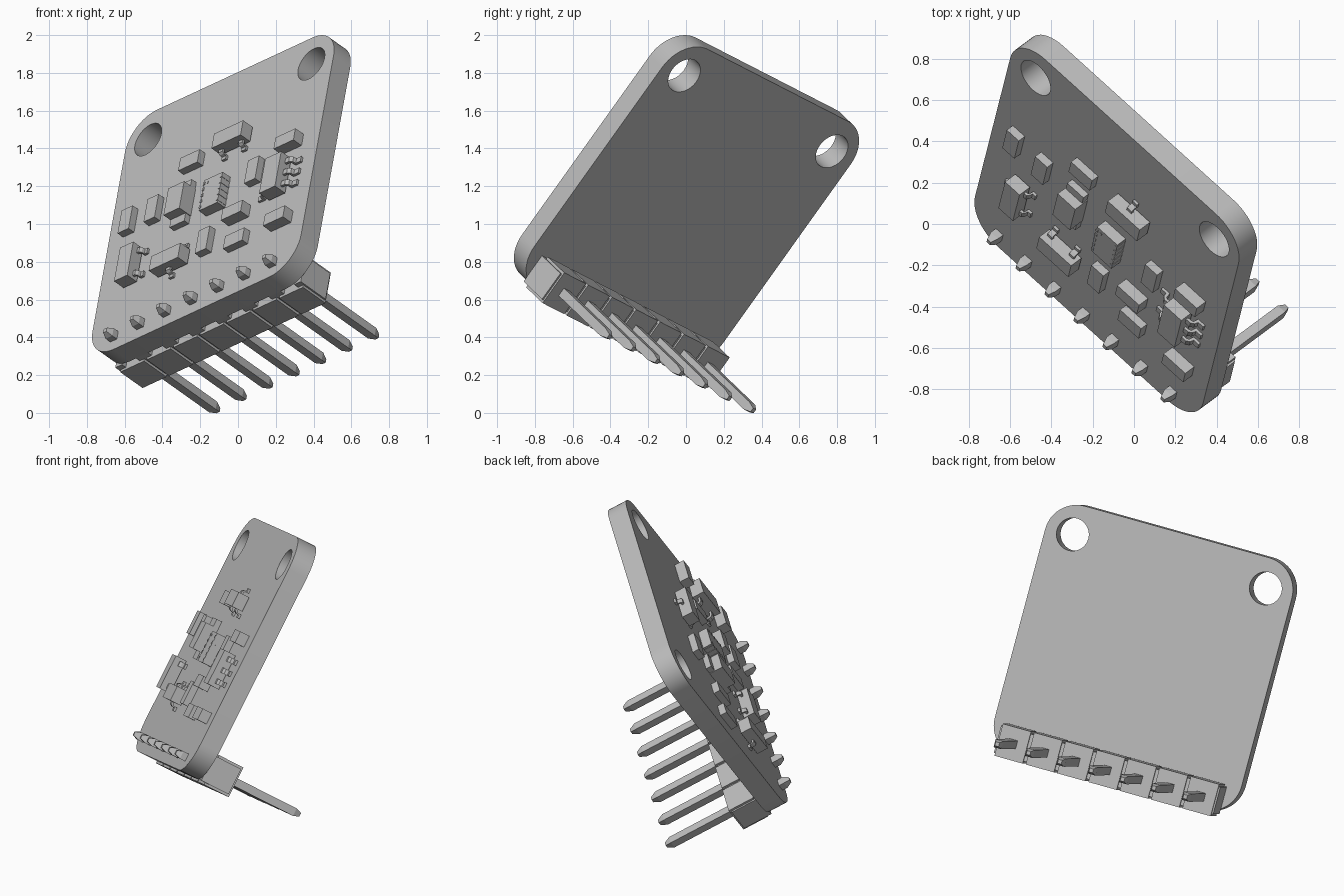
import bpy, bmesh, math
from mathutils import Matrix, Vector

if "Cube" in bpy.data.objects:
    bpy.data.objects.remove(bpy.data.objects["Cube"], do_unlink=True)

# One plain grey for everything
grey = bpy.data.materials.new("plain_grey")
grey.use_nodes = True
grey.diffuse_color = (0.5, 0.5, 0.5, 1)
grey.node_tree.nodes["Principled BSDF"].inputs["Base Color"].default_value = (0.5, 0.5, 0.5, 1)

# Tilted board frame: u along the pin row, v towards the holes, n out of the parts side
u = Vector((0.701, -0.634, 0.3255)).normalized()
v = Vector((0.1425, 0.578, 0.8036))
v = (v - u * v.dot(u)).normalized()
n = u.cross(v)
FRAME = Matrix.Translation((-0.132, -0.03, 1.162)) @ Matrix((u, v, n)).transposed().to_4x4()

SIZE, RADIUS, THICK = 1.575, 0.2, 0.126
PITCH, PIN_V = 0.2, -0.70


def add(name, mesh):
    obj = bpy.data.objects.new(name, mesh)
    bpy.context.scene.collection.objects.link(obj)
    obj.matrix_world = FRAME
    mesh.materials.clear()
    mesh.materials.append(grey)
    return obj


def finish(name, bm):
    bmesh.ops.recalc_face_normals(bm, faces=bm.faces)
    mesh = bpy.data.meshes.new(name)
    bm.to_mesh(mesh)
    bm.free()
    return add(name, mesh)


def box(bm, cu, cv, base, su, sv, h):
    place = Matrix.Translation((cu, cv, base + h / 2)) @ Matrix.Diagonal((su, sv, h, 1))
    bmesh.ops.create_cube(bm, size=1, matrix=place)


def part(name, cu, cv, su, sv, h):
    bm = bmesh.new()
    box(bm, cu, cv, 0, su, sv, h)
    return finish(name, bm)


def square_loft(bm, cu, cv, sections):
    """Square bar through (height, half width) sections."""
    rings = []
    for z, s in sections:
        rings.append([bm.verts.new((cu + a * s, cv + b * s, z))
                      for a, b in ((-1, -1), (1, -1), (1, 1), (-1, 1))])
    for low, high in zip(rings, rings[1:]):
        for i in range(4):
            j = (i + 1) % 4
            bm.faces.new((low[i], low[j], high[j], high[i]))
    bm.faces.new(rings[0])
    bm.faces.new(rings[-1])


def leg(bm, origin, angle, length, height, width):
    """Bent lead: out of the body, down, then a flat foot."""
    t = 0.014
    path = [(-0.01, height), (length * 0.35, height), (length * 0.55, height * 0.7),
            (length * 0.6, t), (length, t)]
    under = [(length, 0), (length * 0.45, 0), (length * 0.38, height * 0.6),
             (length * 0.25, height - t), (-0.01, height - t)]
    turn = Matrix.Translation((origin[0], origin[1], 0)) @ Matrix.Rotation(angle, 4, 'Z')
    sides = [[bm.verts.new(turn @ Vector((x, y, z))) for x, z in path + under]
             for y in (-width / 2, width / 2)]
    count = len(sides[0])
    for i in range(count):
        j = (i + 1) % count
        bm.faces.new((sides[0][i], sides[0][j], sides[1][j], sides[1][i]))
    for side in sides:
        bm.faces.new(side)


def leaded_chip(name, cu, cv, angle, width, long, h, right, left, reach):
    """Chip with leads on its local right and left at the given offsets."""
    bm = bmesh.new()
    box(bm, 0, 0, 0.008, width, long, h - 0.008)
    for offsets, sign, turn in ((right, 1, 0), (left, -1, math.pi)):
        for o in offsets:
            leg(bm, (sign * width / 2, o), turn, reach, h * 0.55, 0.032)
    bmesh.ops.transform(bm, verts=bm.verts, matrix=Matrix.Translation((cu, cv, 0))
                        @ Matrix.Rotation(angle, 4, 'Z'))
    return finish(name, bm)


# Board: rounded square outline with two mounting holes
curve = bpy.data.curves.new("board_outline", 'CURVE')
curve.dimensions = '2D'
curve.fill_mode = 'BOTH'
curve.extrude = THICK / 2


def spline(points):
    s = curve.splines.new('POLY')
    s.points.add(len(points) - 1)
    for p, (x, y) in zip(s.points, points):
        p.co = (x, y, 0, 1)
    s.use_cyclic_u = True


outline = []
inner = SIZE / 2 - RADIUS
for k, (a, b) in enumerate(((1, 1), (-1, 1), (-1, -1), (1, -1))):
    for i in range(13):
        ang = math.pi / 2 * (k + i / 12)
        outline.append((a * inner + RADIUS * math.cos(ang), b * inner + RADIUS * math.sin(ang)))
spline(outline)
for side in (-1, 1):
    spline([(side * 0.616 + 0.1 * math.cos(math.tau * i / 40),
             0.603 + 0.1 * math.sin(math.tau * i / 40)) for i in range(40)])
source = bpy.data.objects.new("board_outline", curve)
bpy.context.scene.collection.objects.link(source)
board_mesh = bpy.data.meshes.new_from_object(
    source.evaluated_get(bpy.context.evaluated_depsgraph_get()))
bpy.data.objects.remove(source, do_unlink=True)
board_mesh.transform(Matrix.Translation((0, 0, -THICK / 2)))
bm = bmesh.new()
bm.from_mesh(board_mesh)
bmesh.ops.remove_doubles(bm, verts=bm.verts, dist=0.0001)
board = finish("circuit_board", bm)
bpy.ops.object.select_all(action='DESELECT')
board.select_set(True)
bpy.context.view_layer.objects.active = board
bpy.ops.object.shade_smooth_by_angle(angle=math.radians(30))

# Header pins and their housing behind the board
pins, housing = bmesh.new(), bmesh.new()
for i in range(-3, 4):
    square_loft(pins, i * PITCH, PIN_V,
                [(-0.79, 0.012), (-0.75, 0.025), (0.035, 0.025), (0.07, 0.012)])
    box(housing, i * PITCH, PIN_V, -0.326, 0.18, 0.2, 0.17)
box(housing, 0, PIN_V, -0.315, 7 * PITCH, 0.17, 0.155)
for i in range(8):
    edge = (i - 3.5) * PITCH
    edge += 0.025 if i == 0 else -0.025 if i == 7 else 0
    box(housing, edge, PIN_V, -0.17, 0.05 if i in (0, 7) else 0.09, 0.17, 0.17 - THICK)
finish("header_pins", pins)
finish("header_housing", housing)

# Flat chip resistors: position and whether they lie along the pin row
for i, (cu, cv, along) in enumerate((
        (0.333, -0.003, 0), (-0.198, 0.274, 1), (-0.635, 0.06, 0),
        (-0.438, 0.055, 0), (0.032, -0.342, 0), (0.288, -0.436, 1))):
    part(f"resistor_{i + 1}", cu, cv, *((0.145, 0.083) if along else (0.083, 0.15)), 0.042)

# Taller chip capacitors
for i, (cu, cv) in enumerate(((0.583, 0.086), (0.254, -0.25), (0.611, -0.431))):
    part(f"capacitor_{i + 1}", cu, cv, 0.15, 0.075, 0.062)

# Diode with a flat lead strip at each end
part("diode_body", -0.21, 0, 0.12, 0.175, 0.087)
part("diode_leads", -0.21, -0.002, 0.112, 0.273, 0.035)

# Three-lead transistors and the regulator
pair = (-0.075, 0.075)
leaded_chip("transistor_top", 0.127, 0.288, math.pi / 2, 0.095, 0.22, 0.08, (0,), pair, 0.047)
leaded_chip("transistor_left", -0.5375, -0.279, 0, 0.1, 0.22, 0.08, pair, (0,), 0.047)
leaded_chip("transistor_lower", -0.207, -0.382, math.pi / 2, 0.095, 0.22, 0.08, pair, (0,), 0.047)
leaded_chip("regulator", 0.543, -0.133, 0, 0.12, 0.228, 0.085,
            (-0.075, 0, 0.075), pair, 0.085)

# Sensor chip with edge pads and a corner dot
SU, SV = 0.049, -0.042
part("sensor_body", SU, SV, 0.14, 0.2, 0.058)
bm = bmesh.new()
for k in range(5):
    for side in (-1, 1):
        box(bm, SU + side * 0.065, SV + (k - 2) * 0.038, 0, 0.014, 0.018, 0.061)
bmesh.ops.create_cone(bm, cap_ends=True, segments=12, radius1=0.008, radius2=0.008, depth=0.004,
                      matrix=Matrix.Translation((SU - 0.04, SV + 0.075, 0.059)))
finish("sensor_pads", bm)
